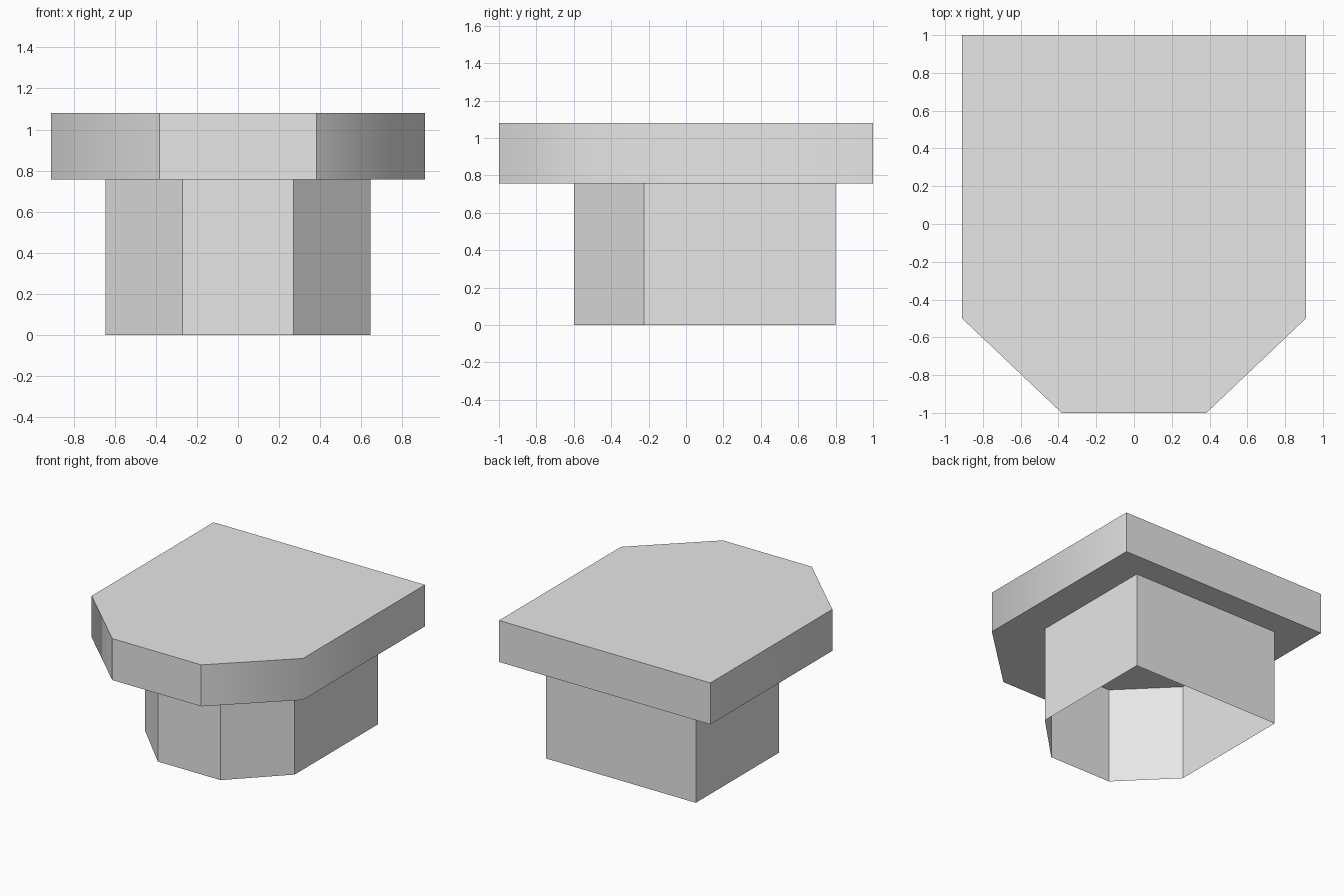
import bpy
import bmesh

if "Cube" in bpy.data.objects:
    bpy.data.objects.remove(bpy.data.objects["Cube"])

grey = bpy.data.materials.new("light_grey")
grey.diffuse_color = (0.8, 0.8, 0.8, 1)
grey.use_nodes = True
grey.node_tree.nodes["Principled BSDF"].inputs["Base Color"].default_value = grey.diffuse_color


def chamfered_prism(name, half_w, half_front, y_front, y_side, y_back, z0, z1, capped, soft_sides):
    """Extrude a rectangle whose two front corners are cut off."""
    right = [(half_front, y_front), (half_w, y_side), (half_w, y_back)]
    outline = right + [(-x, y) for x, y in reversed(right)]
    bm = bmesh.new()
    low = [bm.verts.new((x, y, z0)) for x, y in outline]
    high = [bm.verts.new((x, y, z1)) for x, y in outline]
    n = len(outline)
    for i in range(n):
        j = (i + 1) % n
        bm.faces.new((low[i], low[j], high[j], high[i]))
    if capped:
        bm.faces.new(low[::-1])
        bm.faces.new(high)
    if soft_sides:
        # Only the upright edges between chamfers and sides are blended
        for f in bm.faces:
            f.smooth = True
        for e in bm.edges:
            a, b = (v.co for v in e.verts)
            upright = abs(a.z - b.z) > 0.01
            e.smooth = upright and abs(a.y - y_side) < 0.001
    mesh = bpy.data.meshes.new(name)
    bm.to_mesh(mesh)
    bm.free()
    mesh.materials.append(grey)
    obj = bpy.data.objects.new(name, mesh)
    bpy.context.collection.objects.link(obj)
    return obj


# Wide solid slab on top
chamfered_prism("top_slab", 0.91, 0.383, -1.0, -0.5, 1.0, 0.757, 1.08, True, True)

# Thin-walled base, open underneath and closed above by the slab
chamfered_prism("hollow_base", 0.645, 0.27, -0.6, -0.225, 0.8, 0.0, 0.757, False, False)
